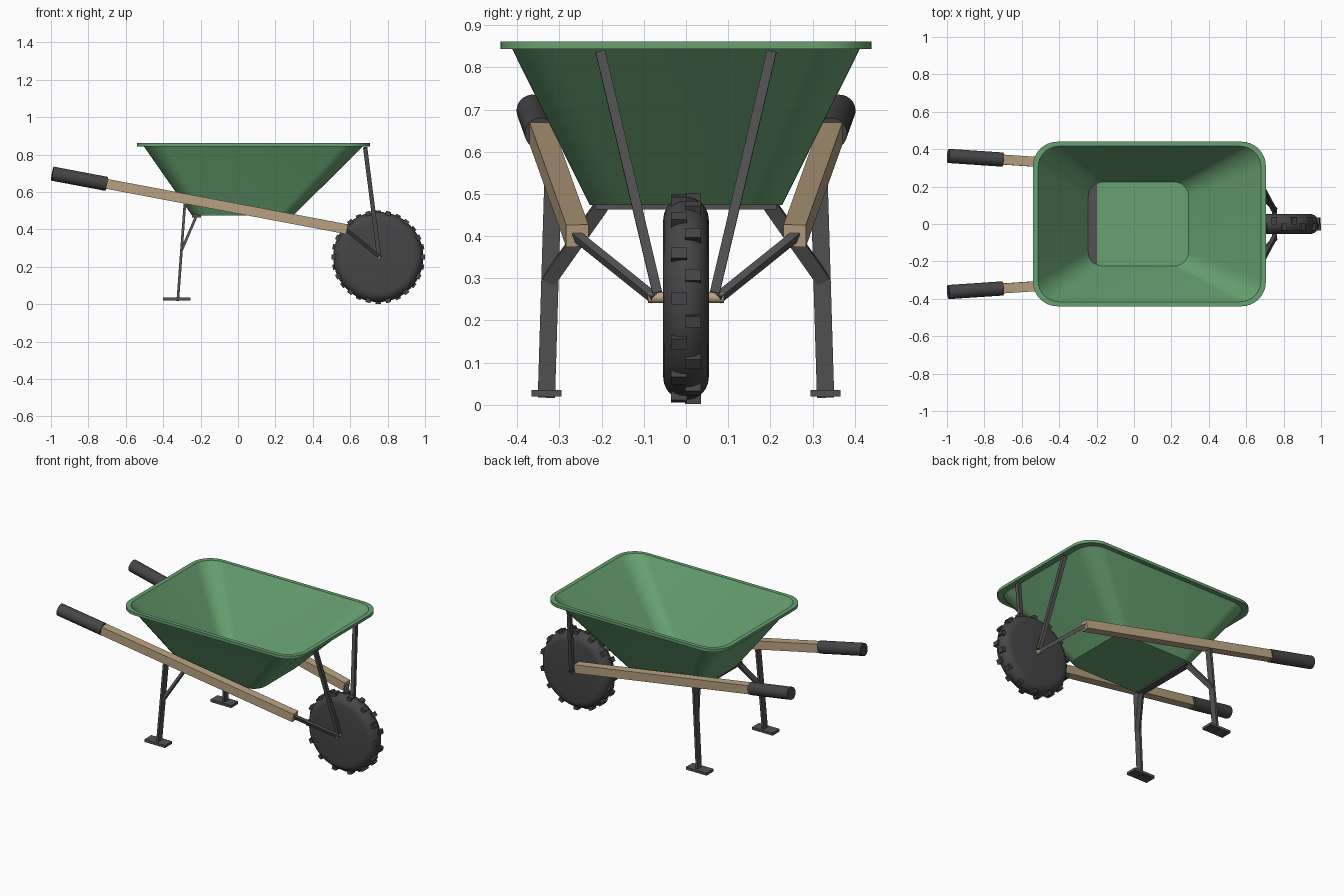
import bpy, bmesh, math
from mathutils import Vector, Matrix

if "Cube" in bpy.data.objects:
    bpy.data.objects.remove(bpy.data.objects["Cube"])


def mat(name, rgb):
    m = bpy.data.materials.new(name)
    m.diffuse_color = (*rgb, 1)
    m.use_nodes = True
    m.node_tree.nodes["Principled BSDF"].inputs["Base Color"].default_value = m.diffuse_color
    return m


GREEN = mat("green paint", (0.138, 0.36, 0.165))
WOOD = mat("pale wood", (0.50, 0.37, 0.225))
METAL = mat("dark metal", (0.085, 0.085, 0.088))
RUBBER = mat("black rubber", (0.06, 0.06, 0.063))


def finish(name, bm, material, angle=35):
    bmesh.ops.recalc_face_normals(bm, faces=bm.faces)
    me = bpy.data.meshes.new(name)
    bm.to_mesh(me)
    bm.free()
    me.materials.append(material)
    ob = bpy.data.objects.new(name, me)
    bpy.context.collection.objects.link(ob)
    bpy.ops.object.select_all(action='DESELECT')
    ob.select_set(True)
    bpy.context.view_layer.objects.active = ob
    bpy.ops.object.shade_smooth_by_angle(angle=math.radians(angle))
    return ob


def frame(a, b, hint):
    """Matrix with z along a-b and x close to the hint, placed halfway."""
    z = (b - a).normalized()
    x = (hint - z * hint.dot(z)).normalized()
    y = z.cross(x)
    m = Matrix((x, y, z)).transposed().to_4x4()
    m.translation = (a + b) / 2
    return m


def bar(name, a, b, w, d, material, hint=(0, 1, 0)):
    a, b = Vector(a), Vector(b)
    bm = bmesh.new()
    m = frame(a, b, Vector(hint)) @ Matrix.Diagonal((w, d, (b - a).length, 1))
    bmesh.ops.create_cube(bm, size=1, matrix=m)
    return finish(name, bm, material)


def rod(name, a, b, r, material, seg=24):
    a, b = Vector(a), Vector(b)
    bm = bmesh.new()
    bmesh.ops.create_cone(bm, cap_ends=True, segments=seg, radius1=r, radius2=r,
                          depth=(b - a).length, matrix=frame(a, b, Vector((0.1, 0.2, 1))))
    return finish(name, bm, material)


def rounded_rect(z, x0, x1, yh, r, n=8):
    pts = []
    corners = ((x1 - r, yh - r), (x0 + r, yh - r), (x0 + r, r - yh), (x1 - r, r - yh))
    for q, (cx, cy) in enumerate(corners):
        for i in range(n + 1):
            t = math.pi / 2 * (q + i / n)
            pts.append((cx + r * math.cos(t), cy + r * math.sin(t), z))
    return pts


# Tray: thin flared tub with a flat lip
bm = bmesh.new()
sections = [(0.473, -0.245, 0.295, 0.228, 0.08), (0.843, -0.503, 0.667, 0.412, 0.11),
            (0.843, -0.54, 0.705, 0.44, 0.13), (0.861, -0.54, 0.705, 0.44, 0.13),
            (0.861, -0.513, 0.679, 0.416, 0.113), (0.477, -0.242, 0.292, 0.225, 0.078)]
loops = [[bm.verts.new(p) for p in rounded_rect(*s)] for s in sections]
for l0, l1 in zip(loops, loops[1:]):
    n = len(l0)
    for i in range(n):
        j = (i + 1) % n
        bm.faces.new((l0[i], l0[j], l1[j], l1[i]))
bm.faces.new(loops[0])
bm.faces.new(loops[-1])
finish("tray", bm, GREEN)

# Tyre: lathed solid wheel with rounded shoulders
CX, CZ = 0.75, 0.252
bm = bmesh.new()
profile = [(0, -0.054)]
for i in range(13):
    t = math.pi * (i / 12 - 0.5)
    profile.append((0.187 + 0.054 * math.cos(t), 0.054 * math.sin(t)))
profile.append((0, 0.054))
vs = [bm.verts.new((CX + r, y, CZ)) for r, y in profile]
es = [bm.edges.new(p) for p in zip(vs, vs[1:])]
bmesh.ops.spin(bm, geom=vs + es, cent=(CX, 0, CZ), axis=(0, 1, 0),
               angle=2 * math.pi, steps=56, use_merge=True)
bmesh.ops.remove_doubles(bm, verts=bm.verts, dist=1e-5)
finish("tyre", bm, RUBBER)

# Tread lugs: two staggered rows
bm = bmesh.new()
for k in range(28):
    side = -1 if k % 2 == 0 else 1
    m = (Matrix.Translation((CX, 0, CZ)) @ Matrix.Rotation(2 * math.pi * k / 28, 4, 'Y')
         @ Matrix.Translation((0.23, side * 0.0165, 0))
         @ Matrix.Diagonal((0.04, 0.037, 0.028, 1)))
    bmesh.ops.create_cube(bm, size=1, matrix=m)
finish("tread_lugs", bm, RUBBER)

# Axle
rod("axle", (CX, -0.09, 0.254), (CX, 0.09, 0.254), 0.013, WOOD)

# Cross bar under the tray, just showing through the floor
bar("leg_cross_bar", (-0.222, -0.215, 0.472), (-0.222, 0.215, 0.472), 0.046, 0.018,
    METAL, (1, 0, 0))


def shaft_point(x, s):
    """Point on the centre line of a handle shaft."""
    t = (x + 0.993) / 1.573
    return Vector((x, s * (0.364 - 0.106 * t), 0.698 - 0.297 * t))


# Mirrored side parts
for s, side in ((1, "left"), (-1, "right")):
    bar(side + "_handle", shaft_point(-0.75, s), shaft_point(0.582, s), 0.053, 0.053, WOOD)
    rod(side + "_grip", shaft_point(-0.993, s), shaft_point(-0.702, s), 0.038, RUBBER)
    bar(side + "_tray_strut", (0.753, s * 0.068, 0.265), (0.68, s * 0.203, 0.837),
        0.023, 0.023, METAL)
    bar(side + "_axle_fork", (0.57, s * 0.266, 0.405), (0.757, s * 0.075, 0.252),
        0.02, 0.02, METAL)
    bar(side + "_leg", (-0.322, s * 0.331, 0.017), (-0.283, s * 0.315, 0.55),
        0.041, 0.014, METAL)
    bar(side + "_leg_brace", (-0.3, s * 0.327, 0.292), (-0.222, s * 0.2, 0.472),
        0.034, 0.014, METAL)
    bar(side + "_foot", (-0.4, s * 0.331, 0.027), (-0.255, s * 0.331, 0.027),
        0.071, 0.016, METAL)
